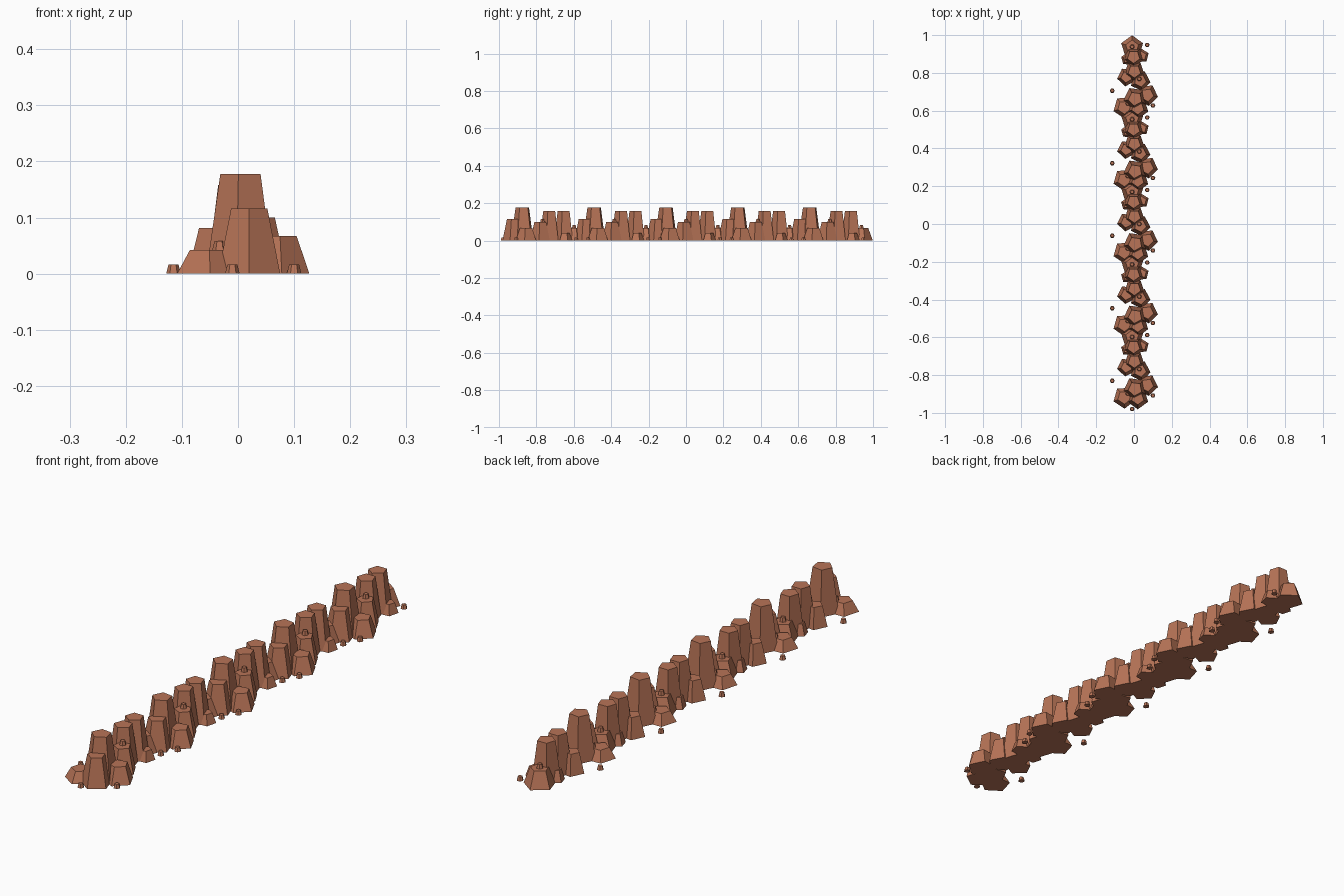
import bpy, bmesh, math
from mathutils import Matrix

if "Cube" in bpy.data.objects:
    bpy.data.objects.remove(bpy.data.objects["Cube"])

mat = bpy.data.materials.new("red_sandstone")
mat.diffuse_color = (0.48, 0.175, 0.095, 1)
mat.use_nodes = True
mat.node_tree.nodes["Principled BSDF"].inputs["Base Color"].default_value = mat.diffuse_color

PERIOD = 0.384


def frustum(bm, x, y, z, h, r0, r1, sides, angle):
    """Flat-topped tapered rock with a vertex pointing at the given angle."""
    rings = []
    for r, zz in ((r0, z), (r1, z + h)):
        rings.append([bm.verts.new((
            x + r * math.cos(math.radians(angle) + math.tau * i / sides),
            y + r * math.sin(math.radians(angle) + math.tau * i / sides), zz))
            for i in range(sides)])
    bm.faces.new(rings[0][::-1])
    bm.faces.new(rings[1])
    for i in range(sides):
        j = (i + 1) % sides
        bm.faces.new((rings[0][i], rings[0][j], rings[1][j], rings[1][i]))


def build(name, items, sides, offset):
    bm = bmesh.new()
    for it in items:
        frustum(bm, *it[:6], sides, it[6])
    me = bpy.data.meshes.new(name)
    bm.to_mesh(me)
    bm.free()
    me.materials.append(mat)
    ob = bpy.data.objects.new(name, me)
    ob.location.y = offset
    bpy.context.collection.objects.link(ob)


# x, y, z, height, base radius, top radius, vertex angle
pillars = [
    (0.006, -0.105, 0, 0.178, 0.064, 0.038, 262),
    (0.002, 0.040, 0, 0.158, 0.056, 0.035, 270),
    (-0.002, 0.117, 0, 0.158, 0.056, 0.035, 270),
]
boulders = [
    (0.020, -0.155, 0, 0.116, 0.058, 0.034, 270),
    (0.070, -0.085, 0, 0.067, 0.058, 0.035, 62),
    (0.033, -0.010, 0, 0.100, 0.055, 0.033, 280),
    (-0.040, 0.010, 0, 0.081, 0.050, 0.030, 190),
    (-0.052, -0.150, 0, 0.042, 0.060, 0.036, 200),
    (-0.010, 0.170, 0, 0.067, 0.061, 0.036, 90),
    (0.042, 0.122, 0, 0.040, 0.038, 0.024, 310),
    (-0.036, 0.105, 0, 0.045, 0.034, 0.021, 160),
]
pebbles = [(x, y, z, 0.016, 0.013, 0.009, 0) for x, y, z in (
    (0.100, -0.140, 0), (0.070, 0.180, 0), (-0.115, -0.062, 0),
    (-0.010, -0.211, 0), (0.028, 0.000, 0.100), (-0.033, -0.130, 0.042),
    (-0.010, 0.170, 0.067))]

# five identical ridge sections along y
for k in range(5):
    off = (k - 2) * PERIOD
    build(f"rock_pillars_{k}", pillars, 5, off)
    build(f"boulders_{k}", boulders, 5, off)
    build(f"pebbles_{k}", pebbles, 6, off)
